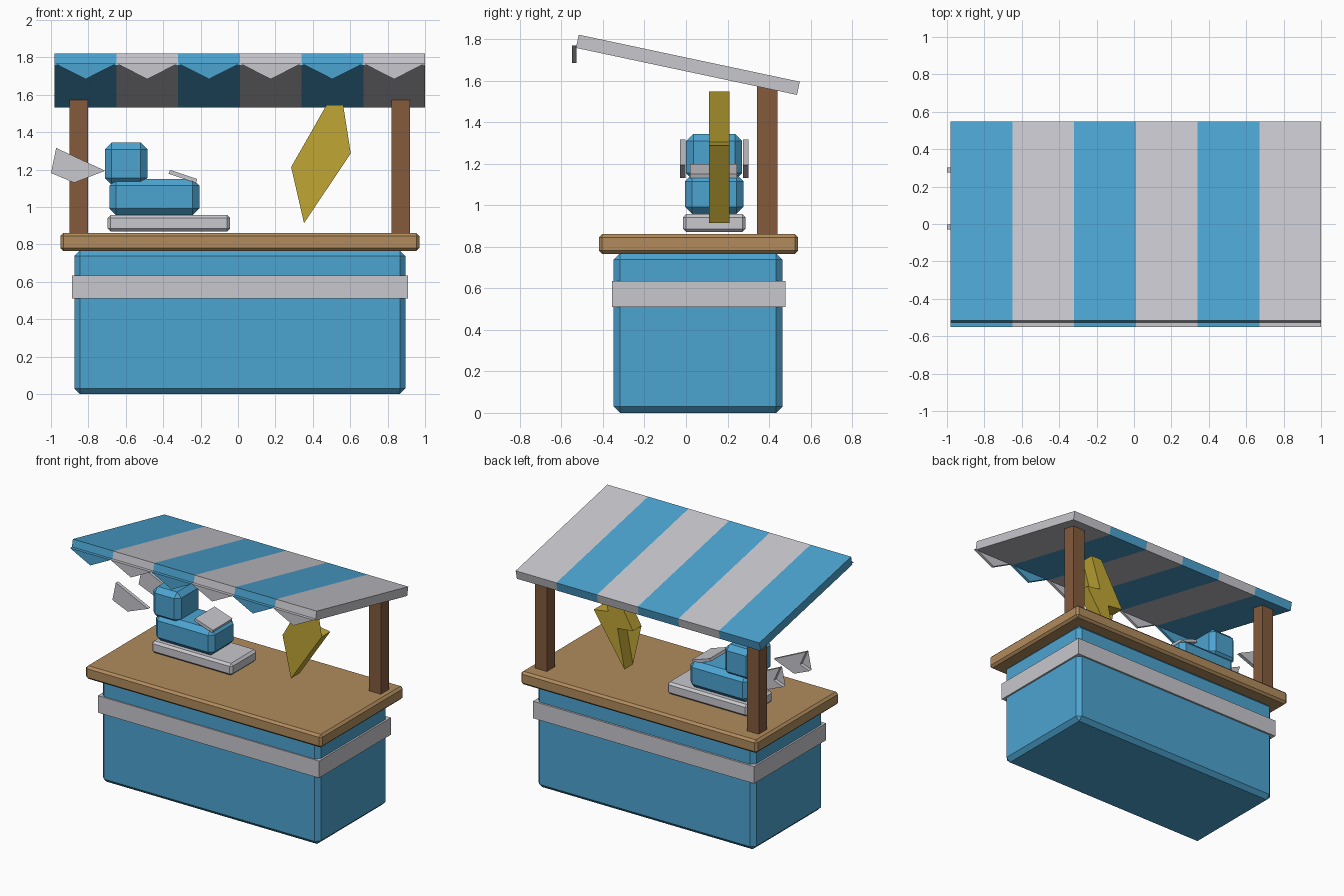
import bpy, bmesh
from math import radians
from mathutils import Matrix, Vector

cube = bpy.data.objects.get("Cube")
if cube:
    bpy.data.objects.remove(cube, do_unlink=True)


def material(name, *rgb):
    linear = [((c / 255 + 0.055) / 1.055) ** 2.4 for c in rgb] + [1.0]
    m = bpy.data.materials.new(name)
    m.use_nodes = True
    m.diffuse_color = linear
    m.node_tree.nodes["Principled BSDF"].inputs["Base Color"].default_value = linear
    return m


BLUE = material("sky_blue", 76, 164, 209)
GREY = material("pale_grey", 200, 199, 205)
WOOD = material("counter_wood", 177, 139, 92)
DARK_WOOD = material("post_wood", 131, 91, 60)
YELLOW = material("mustard_yellow", 192, 166, 53)


def finish(name, bm, *mats):
    me = bpy.data.meshes.new(name)
    bm.to_mesh(me)
    bm.free()
    for m in mats:
        me.materials.append(m)
    ob = bpy.data.objects.new(name, me)
    bpy.context.collection.objects.link(ob)
    return ob


def box_mesh(x, y, z, bevel=0.0):
    """Box from (low, high) ranges, optionally with chamfered edges."""
    bm = bmesh.new()
    size = [b - a for a, b in (x, y, z)]
    centre = Vector([(a + b) / 2 for a, b in (x, y, z)])
    bmesh.ops.create_cube(bm, matrix=Matrix.Translation(centre) @ Matrix.Diagonal((*size, 1)))
    if bevel:
        bmesh.ops.bevel(bm, geom=bm.edges[:], offset=bevel, segments=1, affect='EDGES')
    return bm


def box(name, mat, x, y, z, bevel=0.0):
    return finish(name, box_mesh(x, y, z, bevel), mat)


def add_prism(bm, points, y0, y1, webs=(), mat=0):
    """Extrude an x-z outline along y; webs are notch corners covered on the front."""
    front = [bm.verts.new((x, y0, z)) for x, z in points]
    back = [bm.verts.new((x, y1, z)) for x, z in points]
    n = len(points)
    faces = [bm.faces.new(front), bm.faces.new(back[::-1])]
    for i in range(n):
        j = (i + 1) % n
        faces.append(bm.faces.new((front[j], front[i], back[i], back[j])))
    bmesh.ops.recalc_face_normals(bm, faces=faces)
    for i in webs:
        web = bm.faces.new((front[i - 1], front[i], front[(i + 1) % n]))
        web.normal_update()
        if web.normal.y > 0:
            web.normal_flip()
        faces.append(web)
    for f in faces:
        f.material_index = mat


# Cabinet, band and counter top
box("cabinet", BLUE, (-0.875, 0.895), (-0.348, 0.464), (0, 0.768), 0.03)
box("cabinet_band", GREY, (-0.888, 0.908), (-0.357, 0.478), (0.51, 0.635))
box("counter_top", WOOD, (-0.95, 0.97), (-0.42, 0.54), (0.765, 0.861), 0.016)

# Rear posts
for side, x in (("right", -0.9), ("left", 0.822)):
    box(side + "_post", DARK_WOOD, (x, x + 0.098), (0.343, 0.44), (0.85, 1.585))

# Striped sloping canopy
LEFT, STRIPE, COUNT = -0.98, 0.33, 6
bm = box_mesh((LEFT, LEFT + STRIPE * COUNT), (-0.544, 0.544), (-0.0325, 0.0325))
for i in range(1, COUNT):
    bmesh.ops.bisect_plane(bm, geom=bm.verts[:] + bm.edges[:] + bm.faces[:],
                           plane_co=(LEFT + STRIPE * i, 0, 0), plane_no=(1, 0, 0))
for f in bm.faces:
    stripe = int((f.calc_center_median().x - LEFT) / STRIPE)
    f.material_index = min(max(stripe, 0), COUNT - 1) % 2
canopy = finish("canopy", bm, BLUE, GREY)
canopy.location = (0, 0.009, 1.676)
canopy.rotation_euler.x = radians(-12)

# Pointed valance flaps along the front
bm = bmesh.new()
for i in range(COUNT):
    x = LEFT + STRIPE * i
    flap = [(x, 1.768), (x + STRIPE, 1.768), (x + STRIPE / 2, 1.684)]
    add_prism(bm, flap, -0.55, -0.527, mat=i % 2)
finish("canopy_valance", bm, BLUE, GREY)

# Counter figure: plinth, body, head and tilted plate
box("figure_plinth", GREY, (-0.697, -0.042), (-0.015, 0.287), (0.87, 0.957), 0.016)
box("figure_body", BLUE, (-0.687, -0.207), (-0.005, 0.277), (0.957, 1.15), 0.035)
box("figure_head", BLUE, (-0.711, -0.485), (0, 0.27), (1.12, 1.344), 0.035)
plate = box("figure_plate", GREY, (-0.077, 0.077), (-0.113, 0.113), (-0.011, 0.011))
plate.location = (-0.294, 0.133, 1.164)
plate.rotation_euler.y = radians(18.5)

# Swallow-tailed fins on both sides of the head
FIN = [(-0.71, 1.194), (-0.972, 1.316), (-0.925, 1.21), (-1.0, 1.182), (-0.876, 1.13)]
for side, y in (("front", -0.029), ("back", 0.275)):
    bm = bmesh.new()
    add_prism(bm, FIN, y, y + 0.026, webs=[2])
    finish(side + "_fin", bm, GREY)

# Hanging zigzag bolt
BOLT = [(0.474, 1.547), (0.562, 1.547), (0.485, 1.305), (0.603, 1.287),
        (0.353, 0.914), (0.41, 1.2), (0.284, 1.214)]
bm = bmesh.new()
add_prism(bm, BOLT, 0.111, 0.21, webs=[2, 5])
finish("zigzag_bolt", bm, YELLOW)
